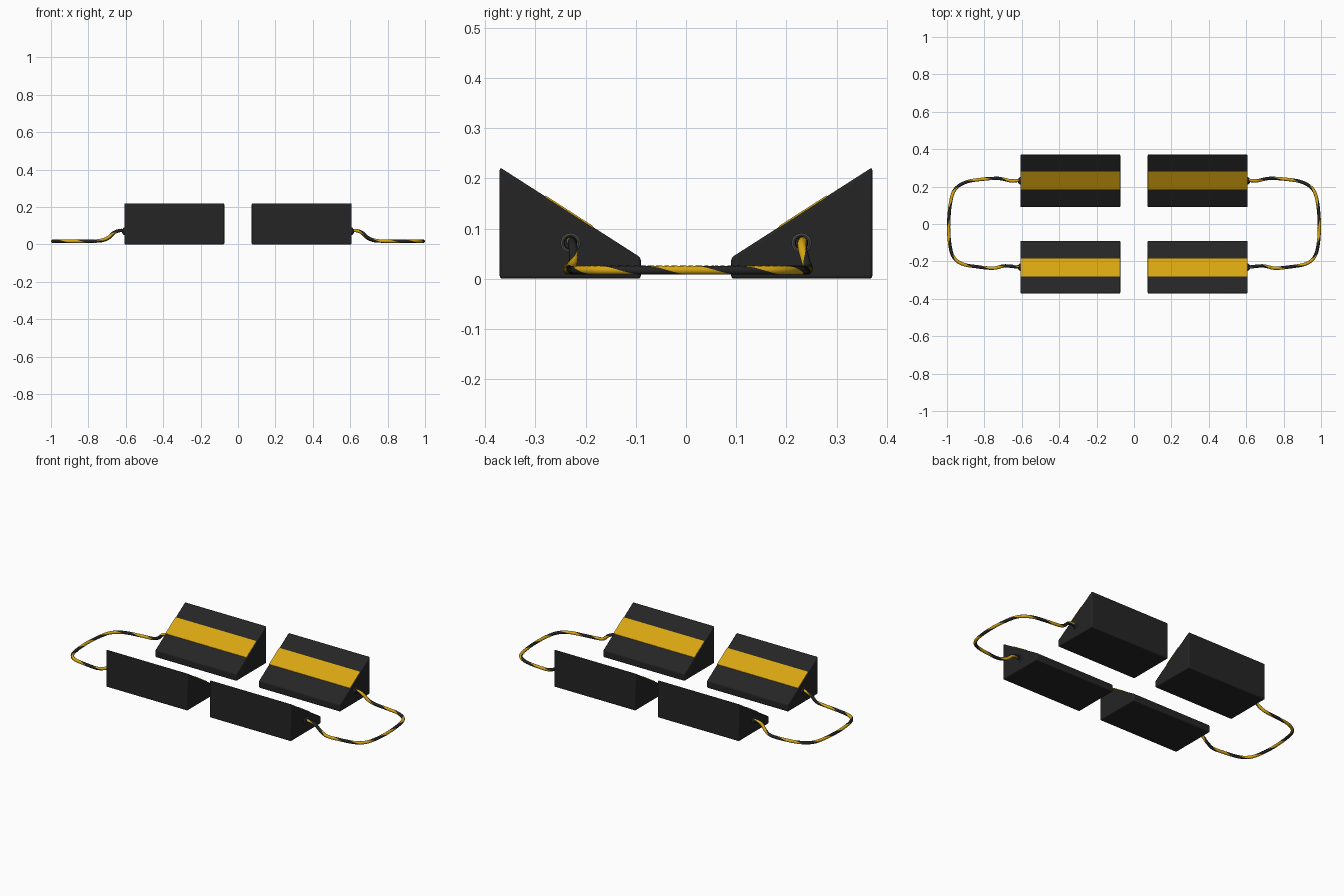
import bpy, bmesh, math
from mathutils import Vector

if "Cube" in bpy.data.objects:
    bpy.data.objects.remove(bpy.data.objects["Cube"])


def material(name, rgb):
    m = bpy.data.materials.new(name)
    m.diffuse_color = (*rgb, 1)
    m.use_nodes = True
    m.node_tree.nodes["Principled BSDF"].inputs["Base Color"].default_value = m.diffuse_color
    return m


BLACK = material("black rubber", (0.018, 0.018, 0.018))
YELLOW = material("safety yellow", (0.68, 0.38, 0.006))
GREY = material("grey metal", (0.07, 0.07, 0.07))


def finish(bm, name, mats, bevel=0, smooth=True):
    bmesh.ops.recalc_face_normals(bm, faces=bm.faces)
    me = bpy.data.meshes.new(name)
    bm.to_mesh(me)
    bm.free()
    ob = bpy.data.objects.new(name, me)
    bpy.context.collection.objects.link(ob)
    for m in mats:
        me.materials.append(m)
    if bevel:
        b = ob.modifiers.new("Bevel", 'BEVEL')
        b.width, b.segments = bevel, 3
        b.limit_method = 'ANGLE'
    if smooth:
        bpy.ops.object.select_all(action='DESELECT')
        ob.select_set(True)
        bpy.context.view_layer.objects.active = ob
        bpy.ops.object.shade_smooth_by_angle(angle=math.radians(40))
    return ob


def prism(name, profile, x0, x1, mat, bevel=0):
    """Extrude a y-z profile along x."""
    bm = bmesh.new()
    f = bm.faces.new([bm.verts.new((x0, y, z)) for y, z in profile])
    ext = bmesh.ops.extrude_face_region(bm, geom=[f])["geom"]
    bmesh.ops.translate(bm, vec=(x1 - x0, 0, 0),
                        verts=[v for v in ext if isinstance(v, bmesh.types.BMVert)])
    return finish(bm, name, [mat], bevel, smooth=bevel > 0)


def lathe_x(name, profile, origin, sx, mat, n=24):
    """Revolve a closed (offset along x, radius) profile around the x axis."""
    bm = bmesh.new()
    rings = []
    for i in range(n):
        a = math.tau * i / n
        rings.append([bm.verts.new((origin[0] + sx * d, origin[1] + r * math.cos(a),
                                    origin[2] + r * math.sin(a))) for d, r in profile])
    m = len(profile)
    for i in range(n):
        p, q = rings[i], rings[(i + 1) % n]
        for j in range(m):
            k = (j + 1) % m
            bm.faces.new((p[j], q[j], q[k], p[k]))
    return finish(bm, name, [mat])


def smooth_path(pts, steps):
    """Catmull-Rom curve through the control points."""
    p = [Vector(v) for v in pts]
    p = [2 * p[0] - p[1]] + p + [2 * p[-1] - p[-2]]
    out = []
    for i in range(1, len(p) - 2):
        a, b, c, d = p[i - 1:i + 3]
        for s in range(steps):
            t = s / steps
            out.append(0.5 * (2 * b + (c - a) * t + (2 * a - 5 * b + 4 * c - d) * t ** 2
                              + (3 * b - a - 3 * c + d) * t ** 3))
    return out + [p[-2]]


def rope(name, pts, radius, pitch, n=12):
    """Tube whose cross-section twists along the path, half black and half yellow."""
    path = smooth_path(pts, 12)
    bm = bmesh.new()
    rings, length = [], 0
    normal = Vector((0, 0, 1))
    for i, c in enumerate(path):
        tan = (path[min(i + 1, len(path) - 1)] - path[max(i - 1, 0)]).normalized()
        normal = (normal - tan * normal.dot(tan)).normalized()
        side = tan.cross(normal)
        if i:
            length += (c - path[i - 1]).length
        tw = math.tau * length / pitch
        rings.append([bm.verts.new(c + radius * (normal * math.cos(tw + math.tau * k / n)
                                                 + side * math.sin(tw + math.tau * k / n)))
                      for k in range(n)])
    for p, q in zip(rings, rings[1:]):
        for k in range(n):
            f = bm.faces.new((p[k], p[(k + 1) % n], q[(k + 1) % n], q[k]))
            f.material_index = 0 if k < n // 2 else 1
    bm.faces.new(rings[0])
    bm.faces.new(rings[-1])
    return finish(bm, name, [BLACK, YELLOW])


SLOPE = (0.222 - 0.042) / 0.28


def slope_z(y):
    return 0.042 + (y - 0.09) * SLOPE


# Four wedge chocks with stripes and rope eyelets
WEDGE = [(0.09, 0), (0.371, 0), (0.371, 0.222), (0.09, 0.042)]
T = 0.0018
STRIPE = [(0.185, slope_z(0.185) - 0.002), (0.28, slope_z(0.28) - 0.002),
          (0.28, slope_z(0.28) + T), (0.185, slope_z(0.185) + T)]
for sx, xn in ((-1, "left"), (1, "right")):
    for sy, yn in ((-1, "front"), (1, "back")):
        tag = f"{yn}_{xn}"
        prism(f"chock_{tag}", [(sy * y, z) for y, z in WEDGE], sx * 0.073, sx * 0.608, BLACK, 0.006)
        prism(f"stripe_{tag}", [(sy * y, z) for y, z in STRIPE], sx * 0.074, sx * 0.607, YELLOW)
        o = (sx * 0.606, sy * 0.23, 0.071)
        lathe_x(f"eyelet_{tag}", [(0, 0.013), (0.006, 0.013), (0.008, 0.016),
                                  (0.006, 0.020), (0, 0.020)], o, sx, GREY)
        lathe_x(f"collar_{tag}", [(0, 0.004), (0.014, 0.004), (0.014, 0.012), (0, 0.013)],
                o, sx, BLACK)

# Striped carrying ropes, one at each end
ROPE = [(0.60, 0.232, 0.073), (0.63, 0.232, 0.074), (0.66, 0.231, 0.064),
        (0.69, 0.238, 0.036), (0.73, 0.244, 0.020), (0.805, 0.24, 0.017),
        (0.895, 0.225, 0.017), (0.955, 0.187, 0.017), (0.98, 0.12, 0.017),
        (0.991, 0, 0.017), (0.985, -0.107, 0.017), (0.965, -0.176, 0.017),
        (0.917, -0.214, 0.017), (0.82, -0.231, 0.017), (0.75, -0.236, 0.019),
        (0.70, -0.225, 0.033), (0.665, -0.225, 0.062), (0.63, -0.229, 0.074),
        (0.60, -0.23, 0.073)]
for sx, xn in ((-1, "left"), (1, "right")):
    rope(f"rope_{xn}", [(sx * x, y, z) for x, y, z in ROPE], 0.009, 0.19)
